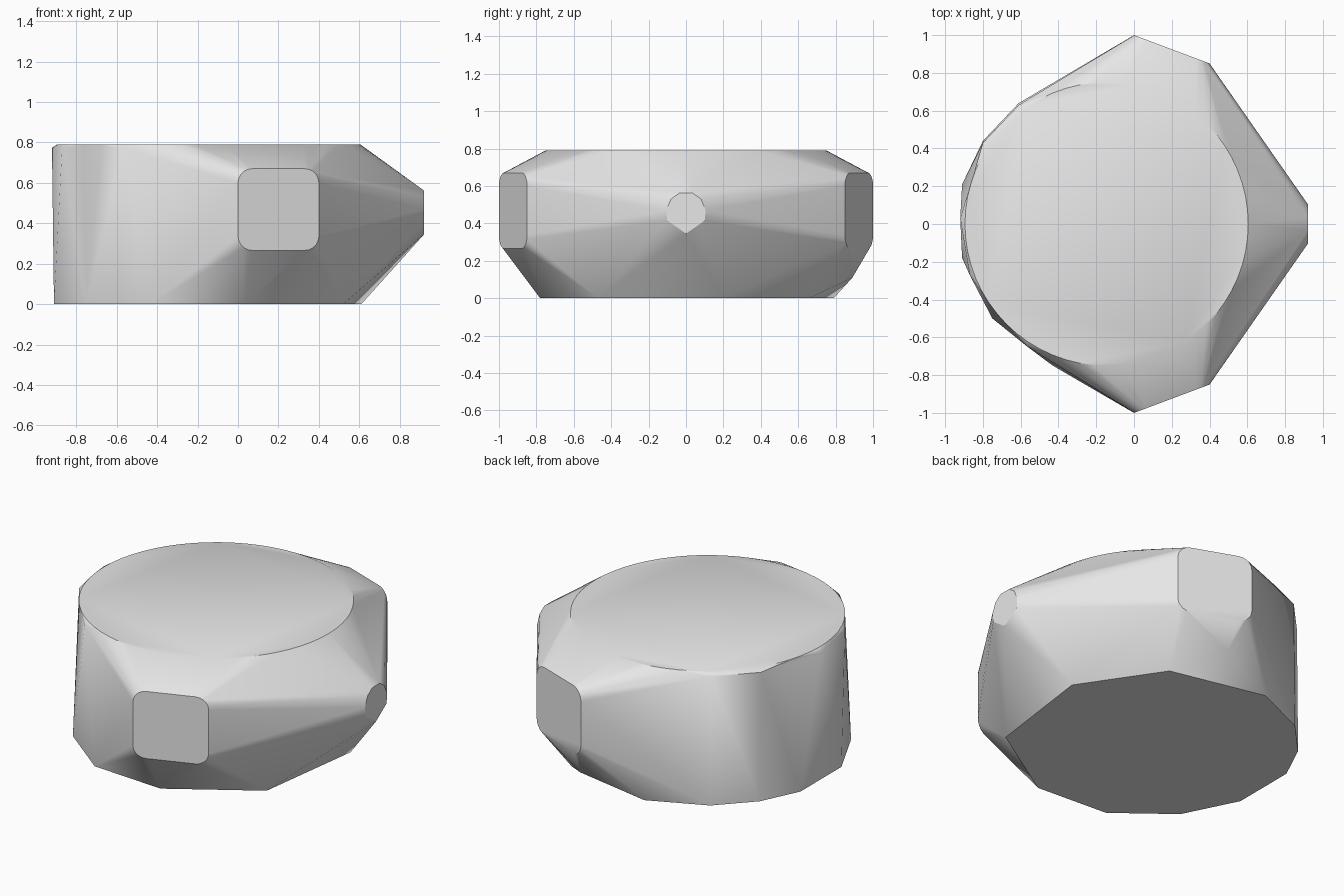
import bpy
import bmesh
from math import sin, cos, pi

cube = bpy.data.objects.get("Cube")
if cube:
    bpy.data.objects.remove(cube, do_unlink=True)

grey = bpy.data.materials.new("light_grey")
grey.use_nodes = True
colour = (0.8, 0.8, 0.8, 1)
grey.diffuse_color = colour
grey.node_tree.nodes["Principled BSDF"].inputs["Base Color"].default_value = colour


def circle(cx, radius, z, count):
    """Horizontal ring of points around (cx, 0, z)."""
    return [(cx + radius * cos(2 * pi * i / count),
             radius * sin(2 * pi * i / count), z) for i in range(count)]


def side_pad(side):
    """Rounded rectangle on the slanted flank; side is -1 front, 1 back."""
    points = []
    r, steps = 0.07, 5
    for sx in (-1, 1):
        for sz in (-1, 1):
            for i in range(steps + 1):
                a = i / steps * pi / 2
                x = 0.2 + sx * (0.2 - r + r * cos(a))
                z = 0.468 + sz * (0.202 - r + r * sin(a))
                points.append((x, side * (1 - 0.375 * x), z))
    return points


# Flat top disc and the slightly lower rim on its left edge
points = circle(-0.145, 0.75, 0.79, 64)
points += [(x, y, 0.773) for x, y in (
    (-0.61, 0.63), (-0.8, 0.43), (-0.92, 0.03), (-0.87, -0.27), (-0.57, -0.645))]

# Faceted base outline
points += [(x, y, 0) for x, y in (
    (0.52, -0.47), (0.61, 0.2), (0.3, 0.66), (-0.275, 0.79), (-0.61, 0.64),
    (-0.8, 0.44), (-0.91, 0.21), (-0.91, -0.18), (-0.75, -0.5),
    (-0.43, -0.75), (0.03, -0.78))]
points.append((0.08, 0.89, 0.11))

# Flank pads
points += side_pad(-1) + side_pad(1)

# Small nose facet with a pointed lower end
points.append((0.92, 0, 0.345))
for s in (-1, 1):
    points += [(0.92, s * y, z) for y, z in (
        (0.1, 0.415), (0.105, 0.47), (0.08, 0.53), (0.035, 0.562))]

# Wrap everything in one convex shell
bm = bmesh.new()
for p in points:
    bm.verts.new(p)
bmesh.ops.convex_hull(bm, input=bm.verts[:])
bmesh.ops.delete(bm, geom=[v for v in bm.verts if not v.link_faces], context='VERTS')
bmesh.ops.dissolve_limit(bm, angle_limit=0.005, verts=bm.verts[:], edges=bm.edges[:])
bmesh.ops.recalc_face_normals(bm, faces=bm.faces[:])

mesh = bpy.data.meshes.new("faceted_shell")
bm.to_mesh(mesh)
bm.free()
mesh.materials.append(grey)
shell = bpy.data.objects.new("faceted_shell", mesh)
bpy.context.collection.objects.link(shell)

bpy.ops.object.select_all(action='DESELECT')
shell.select_set(True)
bpy.context.view_layer.objects.active = shell
bpy.ops.object.shade_smooth_by_angle(angle=pi / 6)
